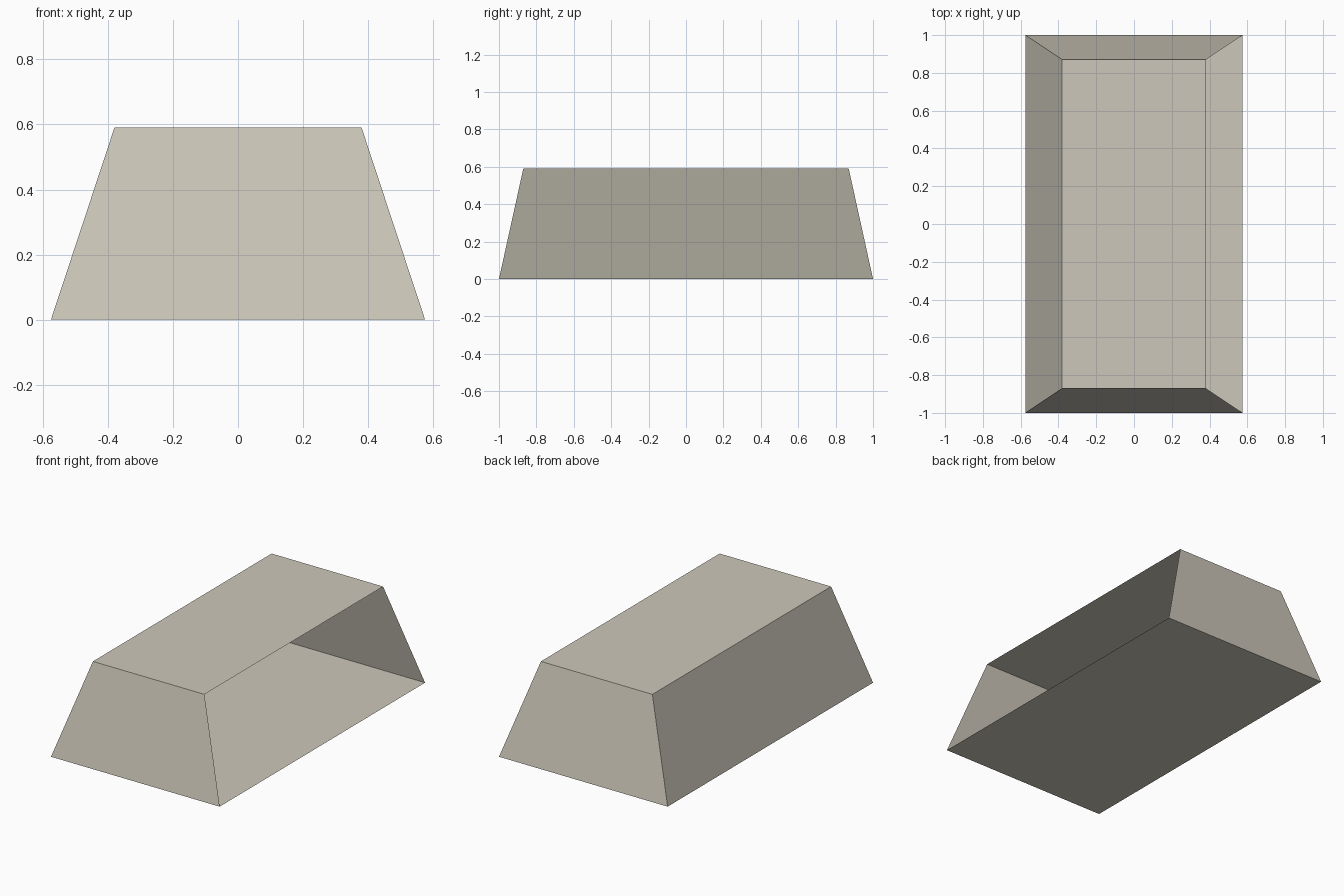
import bpy
import bmesh

if "Cube" in bpy.data.objects:
    bpy.data.objects.remove(bpy.data.objects["Cube"], do_unlink=True)

HEIGHT = 0.59
BASE = (0.575, 1.0)   # half width, half length at the floor
TOP = (0.38, 0.87)    # half width, half length at the top

# Warm stone colour
stone = bpy.data.materials.new("warm_stone")
stone.use_nodes = True
colour = (0.61, 0.575, 0.49, 1.0)
stone.diffuse_color = colour
stone.node_tree.nodes["Principled BSDF"].inputs["Base Color"].default_value = colour

# Tapered box shell
bm = bmesh.new()
bmesh.ops.create_cube(bm, size=2.0)
for v in bm.verts:
    half_x, half_y = TOP if v.co.z > 0 else BASE
    v.co.x *= half_x
    v.co.y *= half_y
    v.co.z = HEIGHT if v.co.z > 0 else 0.0
bm.normal_update()

# Open the long side that faces +x
open_side = [f for f in bm.faces if f.normal.x > 0.5]
bmesh.ops.delete(bm, geom=open_side, context='FACES_ONLY')

mesh = bpy.data.meshes.new("tapered_shell")
bm.to_mesh(mesh)
bm.free()
mesh.materials.append(stone)
shell = bpy.data.objects.new("tapered_shell", mesh)
bpy.context.collection.objects.link(shell)
